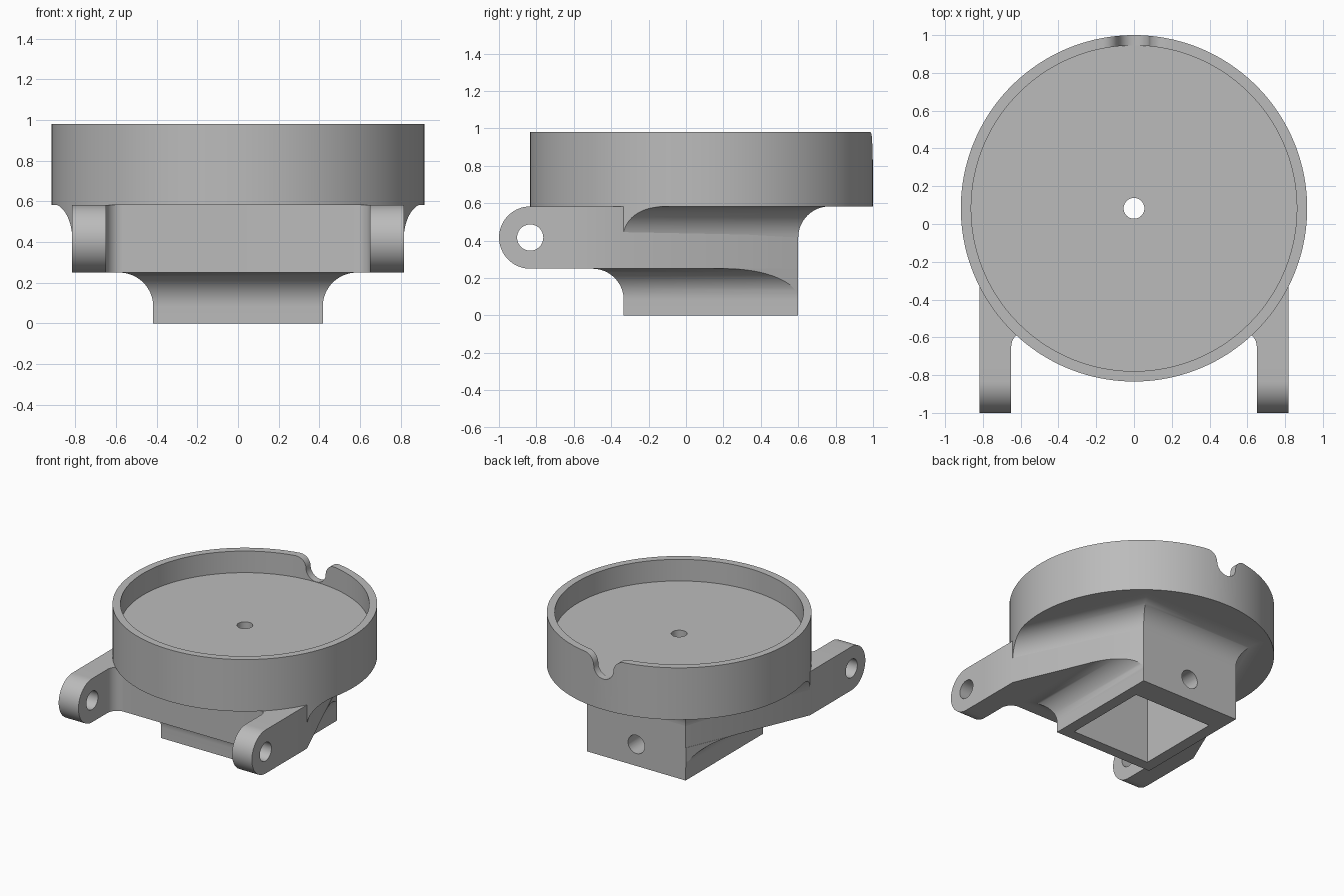
import bpy, bmesh
from math import sin, cos, pi

if "Cube" in bpy.data.objects:
    bpy.data.objects.remove(bpy.data.objects["Cube"], do_unlink=True)

# One plain grey for the whole moulding
grey = bpy.data.materials.new("plain_grey")
colour = (0.5, 0.5, 0.5, 1)
grey.use_nodes = True
grey.diffuse_color = colour
grey.node_tree.nodes["Principled BSDF"].inputs["Base Color"].default_value = colour

CY = 0.083          # cup axis
CUP_R = 0.917
FILLET = 0.167
BASE, DECK = 0.25, 0.583   # underside and top of the bracket block
RIM, FLOOR = 0.98, 0.815


def loft(name, rings):
    """Skin a stack of equal-length rings and cap both ends."""
    bm = bmesh.new()
    loops = [[bm.verts.new(p) for p in ring] for ring in rings]
    n = len(loops[0])
    for a, b in zip(loops, loops[1:]):
        for i in range(n):
            j = (i + 1) % n
            bm.faces.new((a[i], a[j], b[j], b[i]))
    bm.faces.new(loops[0][::-1])
    bm.faces.new(loops[-1])
    bmesh.ops.recalc_face_normals(bm, faces=bm.faces)
    mesh = bpy.data.meshes.new(name)
    bm.to_mesh(mesh)
    bm.free()
    mesh.materials.append(grey)
    obj = bpy.data.objects.new(name, mesh)
    bpy.context.collection.objects.link(obj)
    return obj


def prism(name, pts, lo, hi, axis="z"):
    """Extrude a flat outline along one axis."""
    place = {"x": lambda p, t: (t, p[0], p[1]),
             "y": lambda p, t: (p[0], t, p[1]),
             "z": lambda p, t: (p[0], p[1], t)}[axis]
    return loft(name, [[place(p, t) for p in pts] for t in (lo, hi)])


def arc(cx, cy, r, start, end, n=16):
    steps = [start + (end - start) * i / n for i in range(n + 1)]
    return [(cx + r * cos(a), cy + r * sin(a)) for a in steps]


def circle(cx, cy, r, n=48):
    return arc(cx, cy, r, 0, 2 * pi, n)[:-1]


def mirrored(half):
    """Complete an outline given its +x half."""
    return half + [(-x, y) for x, y in reversed(half)]


def boolean(obj, cutter, operation="DIFFERENCE"):
    mod = obj.modifiers.new("cut", "BOOLEAN")
    mod.operation = operation
    mod.solver = "EXACT"
    mod.object = cutter
    cutter.hide_render = True
    bpy.context.view_layer.objects.active = obj
    bpy.ops.object.modifier_apply(modifier=mod.name)


def flare(z0, n=16):
    """Offset and height along a concave quarter-round that starts at z0."""
    return [(FILLET * (1 - cos(a)), z0 + FILLET * sin(a))
            for a in (pi / 2 * i / n for i in range(n + 1))]


cutters = []


def cutter(*args):
    obj = prism(*args)
    cutters.append(obj)
    return obj


# Round cup with a raised rim
cup = loft("round_cup", [[(x, y, z) for x, y in circle(0, CY, r, 160)]
                         for r, z in ((CUP_R, DECK), (CUP_R, RIM),
                                      (0.862, RIM), (0.862, FLOOR))])
boolean(cup, cutter("centre_hole_cutter", circle(0, CY, 0.055), 0.4, 1.1))

# Rounded cable notch at the back of the rim
R = 0.083
notch = mirrored([(2 * R, 1.1)] + arc(2 * R, RIM - R, R, pi / 2, pi)
                 + arc(0, FLOOR + R + 0.002, R, 0, -pi / 2)[:-1] + [(0.001, FLOOR + 0.002)])
boolean(cup, cutter("notch_cutter", notch, 0.8, 1.2, "y"))

# Tapered bracket block, with filleted corners at the roots of the arms
front_half = [(0.567, -0.567)] + arc(0.567, -0.65, R, pi / 2, 0)[1:] \
    + [(0.817, -0.65), (0.817, -0.333), (0.417, 0.6)]
block = prism("bracket_block", mirrored(front_half), BASE, DECK)

# Concave shoulder that spreads from the block to the cup underside
shoulder = loft("cup_shoulder", [
    [(x, y, z) for x, y in mirrored([(0.817 + d / 0.919, -0.34),
                                     (0.417 + 0.66 * d, 0.6 + d)])]
    for d, z in flare(DECK - FILLET)])
boolean(shoulder, cutter("cup_outline_cutter", circle(0, CY, CUP_R, 160), 0.1, 1.2),
        "INTERSECT")

# Square neck that flares into the block on the front and sides
neck = loft("square_neck", [
    [(x, y, z) for x, y in mirrored([(0.417 + d, -0.333 - d), (0.417 + d, 0.6)])]
    for d, z in [(0, 0)] + flare(BASE - FILLET)])
taper = mirrored([(0.819, -0.6), (0.819, -0.333), (0.418, 0.602)])
boolean(neck, cutter("taper_cutter", taper, -0.1, 0.5), "INTERSECT")

# Square socket rising to the cup underside
socket = mirrored([(0.33, CY - 0.333), (0.33, CY + 0.333)])
socket_cutter = cutter("socket_cutter", socket, -0.1, 0.8)
for part in (block, shoulder, neck):
    boolean(part, socket_cutter)

# Screw hole in the thick back wall
boolean(neck, cutter("screw_hole_cutter", circle(0, 0.165, 0.07), 0.2, 0.8, "y"))

# Pair of hinge arms with rounded eyes
EYE_Y, EYE_Z = -0.833, (BASE + DECK) / 2
arm_outline = arc(EYE_Y, EYE_Z, (DECK - BASE) / 2, pi / 2, 3 * pi / 2, 32) \
    + [(-0.65, BASE), (-0.65, DECK)]
pin = cutter("pin_hole_cutter", circle(EYE_Y, EYE_Z, 0.07), -1, 1, "x")
arms = []
for side, s in (("left", 1), ("right", -1)):
    arm = prism(side + "_hinge_arm", arm_outline, s * 0.65, s * 0.817, "x")
    boolean(arm, pin)
    arms.append(arm)

for obj in cutters:
    bpy.data.objects.remove(obj, do_unlink=True)

# Smooth curved walls, keep the edges crisp
bpy.ops.object.select_all(action="DESELECT")
for obj in [cup, block, shoulder, neck] + arms:
    obj.select_set(True)
bpy.context.view_layer.objects.active = cup
bpy.ops.object.shade_smooth_by_angle(angle=pi / 6)
